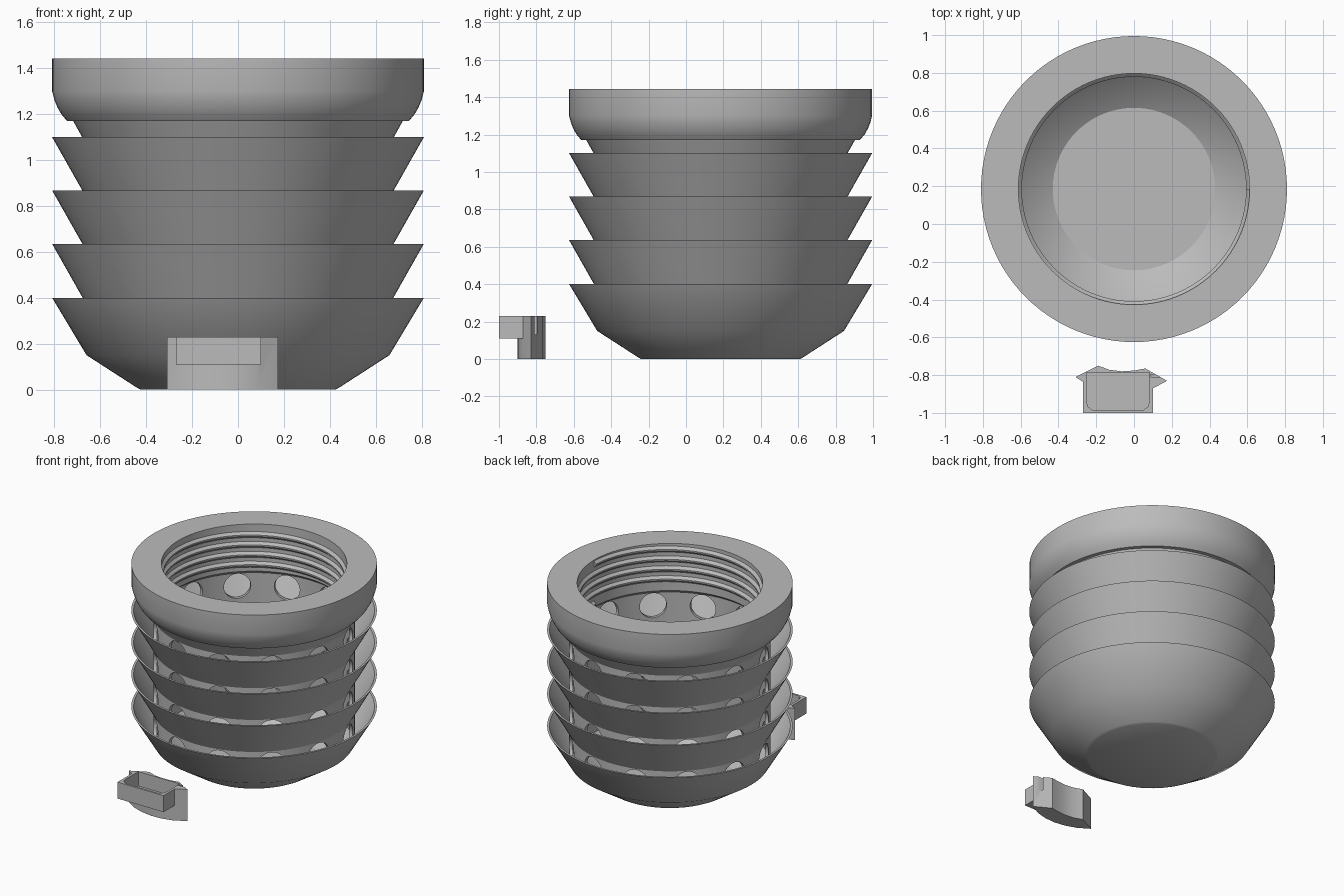
import bpy, bmesh, math
from mathutils import Matrix, Vector

if "Cube" in bpy.data.objects:
    bpy.data.objects.remove(bpy.data.objects["Cube"], do_unlink=True)

AXIS_Y = 0.185          # centre line of the round body
SEGMENTS = 96

grey = bpy.data.materials.new("plain_grey")
grey.use_nodes = True
grey.diffuse_color = (0.5, 0.5, 0.5, 1)
grey.node_tree.nodes["Principled BSDF"].inputs["Base Color"].default_value = (0.5, 0.5, 0.5, 1)


def finish(name, bm, y=0.0):
    bmesh.ops.recalc_face_normals(bm, faces=bm.faces)
    mesh = bpy.data.meshes.new(name)
    bm.to_mesh(mesh)
    bm.free()
    mesh.materials.append(grey)
    obj = bpy.data.objects.new(name, mesh)
    obj.location.y = y
    bpy.context.collection.objects.link(obj)
    return obj


def lathe(name, profile):
    """Spin a closed (radius, height) profile around the body axis."""
    bm = bmesh.new()
    verts = [bm.verts.new((r, 0, z)) for r, z in profile]
    edges = [bm.edges.new((a, b)) for a, b in zip(verts, verts[1:] + verts[:1])]
    bmesh.ops.spin(bm, geom=verts + edges, cent=(0, 0, 0), axis=(0, 0, 1),
                   angle=math.tau, steps=SEGMENTS, use_merge=True)
    bmesh.ops.remove_doubles(bm, verts=bm.verts, dist=0.0005)
    return finish(name, bm, AXIS_Y)


def prism(name, outline, low, high):
    """Extrude a plan outline between two heights."""
    bm = bmesh.new()
    face = bm.faces.new([bm.verts.new((x, y, low)) for x, y in outline])
    top = bmesh.ops.extrude_face_region(bm, geom=[face])["geom"]
    bmesh.ops.translate(bm, vec=(0, 0, high - low),
                        verts=[v for v in top if isinstance(v, bmesh.types.BMVert)])
    return finish(name, bm)


def rectangle(x0, x1, y0, y1):
    return [(x0, y0), (x1, y0), (x1, y1), (x0, y1)]


def combine(target, tool, operation):
    tool.hide_render = True
    mod = target.modifiers.new("combine", "BOOLEAN")
    mod.operation, mod.object, mod.solver = operation, tool, "EXACT"
    bpy.context.view_layer.objects.active = target
    bpy.ops.object.modifier_apply(modifier=mod.name)
    bpy.data.objects.remove(tool, do_unlink=True)


# Bowl at the bottom
parts = [lathe("bowl", [(0, 0), (0.425, 0), (0.44, 0.008), (0.66, 0.15), (0.81, 0.40),
                        (0.795, 0.40), (0.645, 0.16), (0.43, 0.02), (0, 0.02)])]

# Flared louvre rings
rim_heights = [0.635, 0.868, 1.10]
for i, z in enumerate(rim_heights):
    parts.append(lathe(f"louvre_{i + 1}", [(0.81, z), (0.795, z), (0.653, z - 0.25),
                                           (0.66, z - 0.265)]))

# Inner wall with rows of round holes
wall = lathe("inner_wall", [(0.665, 0.165), (0.665, 1.12), (0.642, 1.12), (0.642, 0.165)])
bm = bmesh.new()
for z in [0.40] + rim_heights:
    for k in range(12):
        turn = Matrix.Rotation(math.radians(15 + 30 * k), 4, "Z")
        place = turn @ Matrix.Translation((0.65, 0, z - 0.118)) @ Matrix.Rotation(math.pi / 2, 4, "Y")
        bmesh.ops.create_cone(bm, cap_ends=True, segments=32, radius1=0.09, radius2=0.09,
                              depth=0.2, matrix=place)
combine(wall, finish("hole_cutter", bm, AXIS_Y), "DIFFERENCE")
parts.append(wall)

# Rounded top collar
parts.append(lathe("collar", [(0.612, 1.443), (0.81, 1.443), (0.81, 1.30), (0.80, 1.262),
                              (0.787, 1.23), (0.77, 1.20), (0.745, 1.17), (0.718, 1.17),
                              (0.679, 1.10), (0.665, 1.075), (0.642, 1.075), (0.612, 1.10)]))

# Helical thread inside the collar
bm = bmesh.new()
turns, pitch = 4, 0.072
previous = None
for i in range(turns * SEGMENTS + 1):
    a = math.tau * i / SEGMENTS
    z = 1.125 + pitch * i / SEGMENTS
    ring = [bm.verts.new((r * math.cos(a), r * math.sin(a), z + dz))
            for r, dz in [(0.615, -0.025), (0.594, -0.005), (0.594, 0.005), (0.615, 0.025)]]
    if previous:
        for j in range(4):
            n = (j + 1) % 4
            bm.faces.new((previous[j], previous[n], ring[n], ring[j]))
    else:
        bm.faces.new(ring)
    previous = ring
bm.faces.new(previous)
parts.append(finish("collar_thread", bm, AXIS_Y))

# Separate filling spout: curved plate with an open box on its front
spout = prism("filling_spout", [(-0.31, -0.81), (-0.23, -0.86), (-0.15, -0.888), (-0.07, -0.90),
                                (0.01, -0.896), (0.09, -0.876), (0.175, -0.83), (0.06, -0.765),
                                (0, -0.776), (-0.065, -0.78), (-0.13, -0.772), (-0.19, -0.75)],
              0, 0.23)
combine(spout, prism("spout_box", rectangle(-0.27, 0.10, -1.0, -0.81), 0.11, 0.23), "UNION")
cavity = [(-0.252, -0.787), (-0.252, -0.94), (-0.243, -0.968), (-0.22, -0.985),
          (0.05, -0.985), (0.073, -0.968), (0.082, -0.94), (0.082, -0.787)]
combine(spout, prism("cavity_cutter", cavity, 0.125, 0.3), "DIFFERENCE")
combine(spout, prism("slot_cutter", rectangle(0.088, 0.2, -0.81, -0.797), 0.13, 0.3), "DIFFERENCE")
parts.append(spout)

# Smooth shading with sharp rims
bpy.ops.object.select_all(action="DESELECT")
for obj in parts:
    obj.select_set(True)
bpy.context.view_layer.objects.active = parts[0]
bpy.ops.object.shade_smooth_by_angle(angle=math.radians(32))
